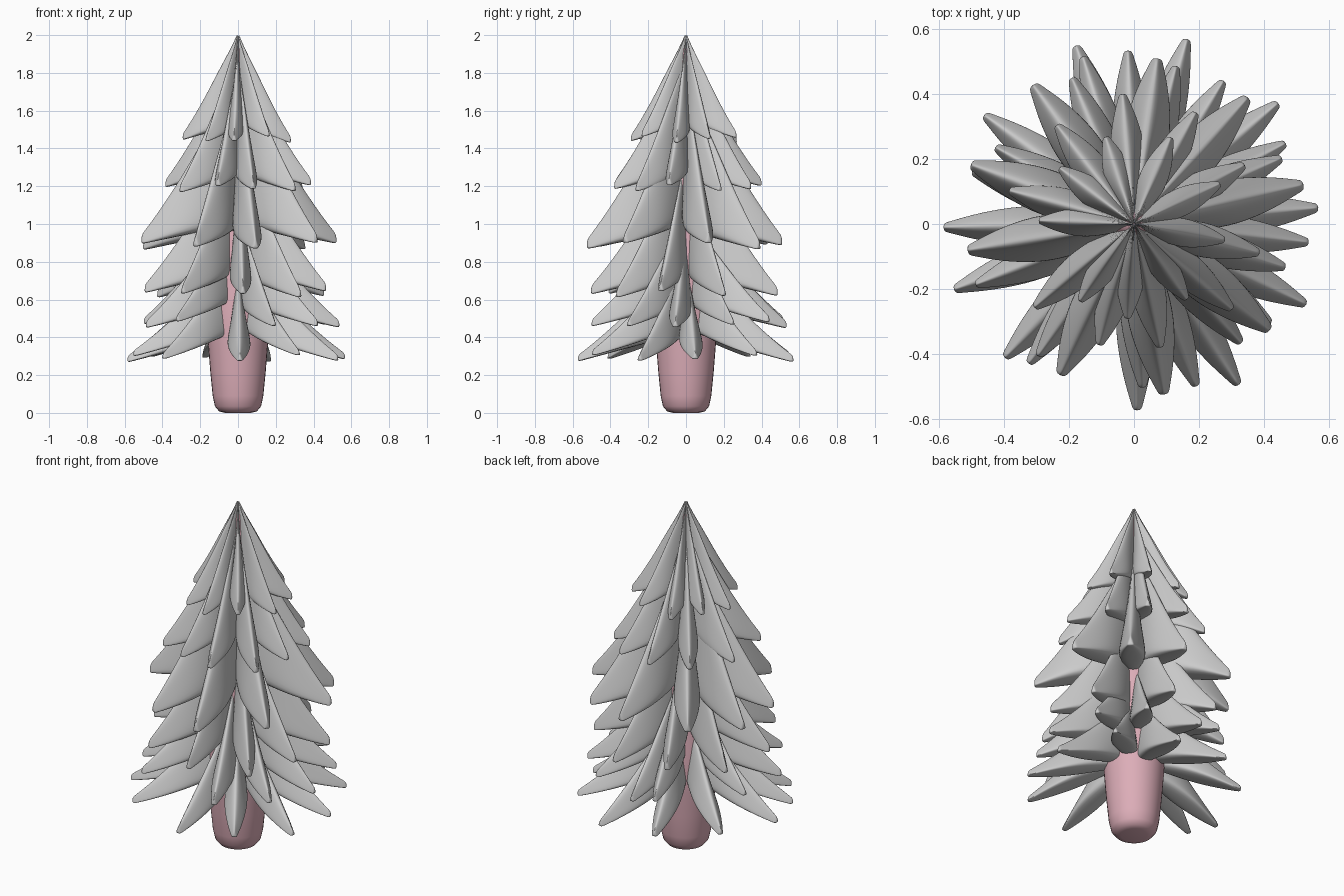
import bpy, bmesh, math

if "Cube" in bpy.data.objects:
    bpy.data.objects.remove(bpy.data.objects["Cube"])

# (root z, tip z, tip radius, half width, underside rise, blade angles in degrees)
TIERS = [
    (2.00, 1.45, 0.285, 0.046, 0.08, [178, 143, 108, 67, 25, -10, -55, -94, -125]),
    (1.88, 1.19, 0.39, 0.056, 0.09, [95, 61, 28, -13, -41, -78, -106, -140, 165, 128]),
    (1.76, 0.885, 0.52, 0.074, 0.10, [13, 48, 82, 126, 160, -171, -116, -80, -38]),
    (1.40, 0.63, 0.49, 0.060, 0.11, [-87, -48, -16, 24, 75, 113, 151, -126, -172]),
    (1.06, 0.47, 0.525, 0.060, 0.12, [-6, 28, 58, 92, 107, 162, -159, -127, -69, -36]),
    (0.83, 0.29, 0.575, 0.064, 0.15, [74, 40, 5, -25, -57, -89, -134, -160, -179, 144, 108]),
]


def loft(bm, rings):
    """Skin a closed solid through equal-sized rings of points."""
    vs = [[bm.verts.new(p) for p in ring] for ring in rings]
    n = len(vs[0])
    for a, b in zip(vs, vs[1:]):
        for i in range(n):
            j = (i + 1) % n
            bm.faces.new((a[i], a[j], b[j], b[i]))
    bm.faces.new(vs[0][::-1])
    bm.faces.new(vs[-1])


def finish(name, bm, levels):
    bmesh.ops.recalc_face_normals(bm, faces=bm.faces)
    me = bpy.data.meshes.new(name)
    bm.to_mesh(me)
    bm.free()
    for p in me.polygons:
        p.use_smooth = True
    ob = bpy.data.objects.new(name, me)
    bpy.context.collection.objects.link(ob)
    if levels:
        sub = ob.modifiers.new("smooth", 'SUBSURF')
        sub.levels = sub.render_levels = levels
    return ob


def blade(bm, z_root, z_tip, radius, width, rise, angle):
    """Wedge-shaped leaf: narrow ridge on top, flat wide underside, pointed outer end."""
    ca, sa = math.cos(math.radians(angle)), math.sin(math.radians(angle))
    rings = []
    # fraction along blade, drop of the ridge, relative width
    for f, drop, w in [(-.02, -.05, .3), (0.0, -.02, .3), (.1, .10, .48), (.35, .34, .88), (.58, .58, 1.0),
                       (.82, .80, .66), (.97, .92, .28), (1.01, .95, .2)]:
        r = 0.006 + f * (radius - 0.006)
        bot = z_tip - 0.005 + rise * max(0.0, 1 - f)
        top = max(z_root + (z_tip - z_root) * drop, bot + 0.03)
        w *= width
        half = [(.2, 0), (.72, .5), (1.05, .86), (1.0, 1)]
        ring = []
        for s, t in half + [(-a, b) for a, b in half[::-1]]:
            x = s * w
            ring.append((r * ca - x * sa, r * sa + x * ca, top + (bot - top) * t))
        rings.append(ring)
    loft(bm, rings)


# foliage tiers
for k, (z0, z1, rad, wid, rise, angles) in enumerate(TIERS):
    bm = bmesh.new()
    for i, a in enumerate(angles):
        wob = math.sin(i * 2.3 + k)
        blade(bm, z0 - 0.01 * (k > 0) * wob, z1 + 0.018 * wob, rad * (1 + 0.02 * math.cos(i * 1.7)),
              wid, rise, a)
    finish("foliage_tier_%d" % (k + 1), bm, 2)

# trunk, tapering up inside the foliage
bm = bmesh.new()
profile = [(.07, 0), (.10, .008), (.122, .035), (.134, .09), (.147, .22), (.158, .36),
           (.165, .46), (.16, .6), (.135, .85), (.1, 1.2), (.05, 1.7), (.02, 1.93)]
loft(bm, [[(r * math.cos(math.tau * i / 32), r * math.sin(math.tau * i / 32), z) for i in range(32)]
          for r, z in profile])
trunk = finish("trunk", bm, 0)
pink = bpy.data.materials.new("pink")
pink.diffuse_color = (0.72, 0.42, 0.48, 1)
pink.use_nodes = True
pink.node_tree.nodes["Principled BSDF"].inputs["Base Color"].default_value = pink.diffuse_color
trunk.data.materials.append(pink)
